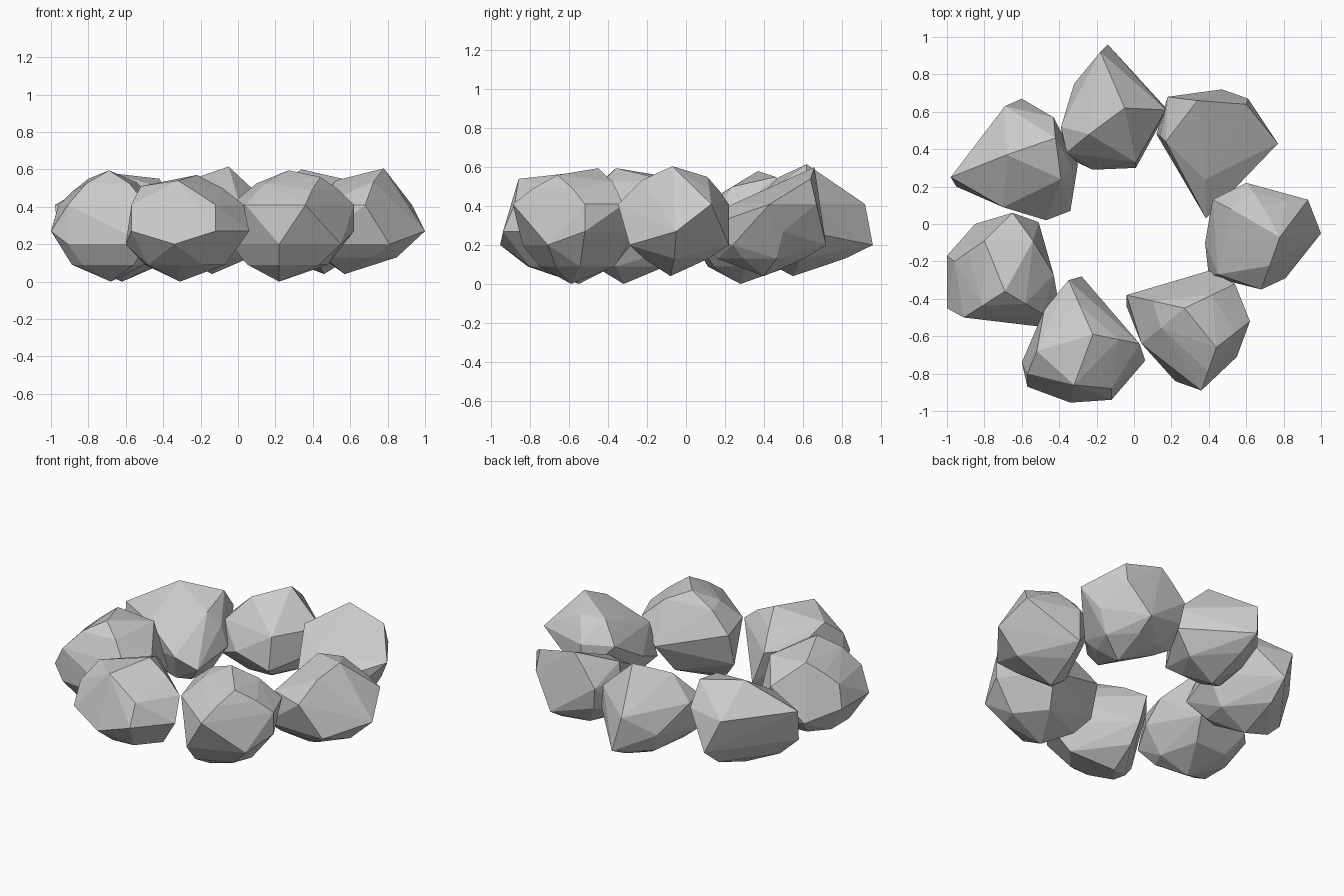
import bpy, bmesh
from mathutils import Vector


def stone(name, upper, lower, peaks, base, taper=0.45):
    """Faceted boulder: two plan outlines, inset crown and foot, wrapped in a convex hull."""
    peaks = [Vector(p) for p in peaks]
    base = Vector(base)
    pts = peaks + [base]
    for x, y in upper:                             # shoulder and crown corners
        p = Vector((x, y, 0.41))
        peak = min(peaks, key=lambda k: (k - p).length)
        q = p.lerp(peak, taper)
        q.z = peak.z - 0.07
        pts += [p, q]
    for i, (x, y) in enumerate(lower):             # girdle and foot corners
        p = Vector((x, y, 0.20 + 0.07 * (i % 2)))
        q = p.lerp(base, 0.35)
        q.z = base.z + 0.09
        pts += [p, q]
    bm = bmesh.new()
    for p in pts:
        bm.verts.new(p)
    hull = bmesh.ops.convex_hull(bm, input=bm.verts[:])
    inner = {g for g in hull["geom_interior"] + hull["geom_unused"]
             if isinstance(g, bmesh.types.BMVert)}
    bmesh.ops.delete(bm, geom=list(inner), context='VERTS')
    bmesh.ops.recalc_face_normals(bm, faces=bm.faces[:])
    mesh = bpy.data.meshes.new(name)
    bm.to_mesh(mesh)
    bm.free()
    obj = bpy.data.objects.new(name, mesh)
    bpy.context.collection.objects.link(obj)
    return obj


# Ring of seven stones: upper outline, lower outline, peaks, lowest point
stone("stone_back",
      [(-.18, .92), (.17, .61), (.01, .33), (-.36, .38), (-.39, .52)],
      [(-.14, .96), (.18, .61), (.01, .30), (-.22, .29), (-.37, .36), (-.32, .75)],
      [(-.05, .62, .615), (-.24, .48, .55)], (-.14, .55, .04), 0.7)
stone("stone_back_right",
      [(.18, .68), (.61, .67), (.77, .43), (.38, .24), (.14, .47)],
      [(.47, .72), (.68, .50), (.58, .24), (.385, .03), (.12, .48), (.20, .66)],
      [(.34, .66, .60), (.60, .64, .54), (.17, .44, .50)], (.46, .40, .04), 0.6)
stone("stone_right",
      [(.93, .13), (.60, .22), (.42, .13), (.45, -.27), (.68, -.35)],
      [(.40, -.28), (1.0, -.05), (.60, .22), (.38, -.10), (.81, -.29)],
      [(.78, -.07, .605), (.68, .11, .55), (.52, .08, .54)], (.57, -.08, .04))
stone("stone_front_right",
      [(-.04, -.38), (.54, -.32), (.62, -.52), (.36, -.89), (.04, -.64)],
      [(.55, -.71), (.62, -.52), (.22, -.84), (.40, -.25), (-.04, -.44)],
      [(.27, -.45, .595), (.44, -.66, .56)], (.22, -.59, 0))
stone("stone_front",
      [(-.35, -.30), (.03, -.64), (-.12, -.88), (-.57, -.80), (-.48, -.46)],
      [(-.34, -.955), (-.12, -.94), (-.28, -.28), (.06, -.73), (-.60, -.74), (-.57, -.87)],
      [(-.22, -.59, .57), (-.32, -.86, .54), (-.52, -.68, .51)], (-.31, -.55, 0))
stone("stone_left",
      [(-.65, .06), (-.43, -.27), (-.49, -.48), (-.91, -.50), (-.96, -.2)],
      [(-.51, .01), (-.41, -.38), (-.49, -.55), (-1, -.45), (-.91, -.50), (-1, -.17), (-.85, 0)],
      [(-.69, -.36, .595), (-.80, -.09, .55), (-.54, -.09, .53)], (-.68, -.32, 0))
stone("stone_back_left",
      [(-.69, .63), (-.43, .57), (-.33, .30), (-.70, .09), (-.98, .25)],
      [(-.60, .67), (-.30, .32), (-.34, .07), (-.47, .02), (-.95, .20)],
      [(-.68, .37, .58), (-.42, .46, .55), (-.39, .24, .50)], (-.62, .28, 0), 0.6)
